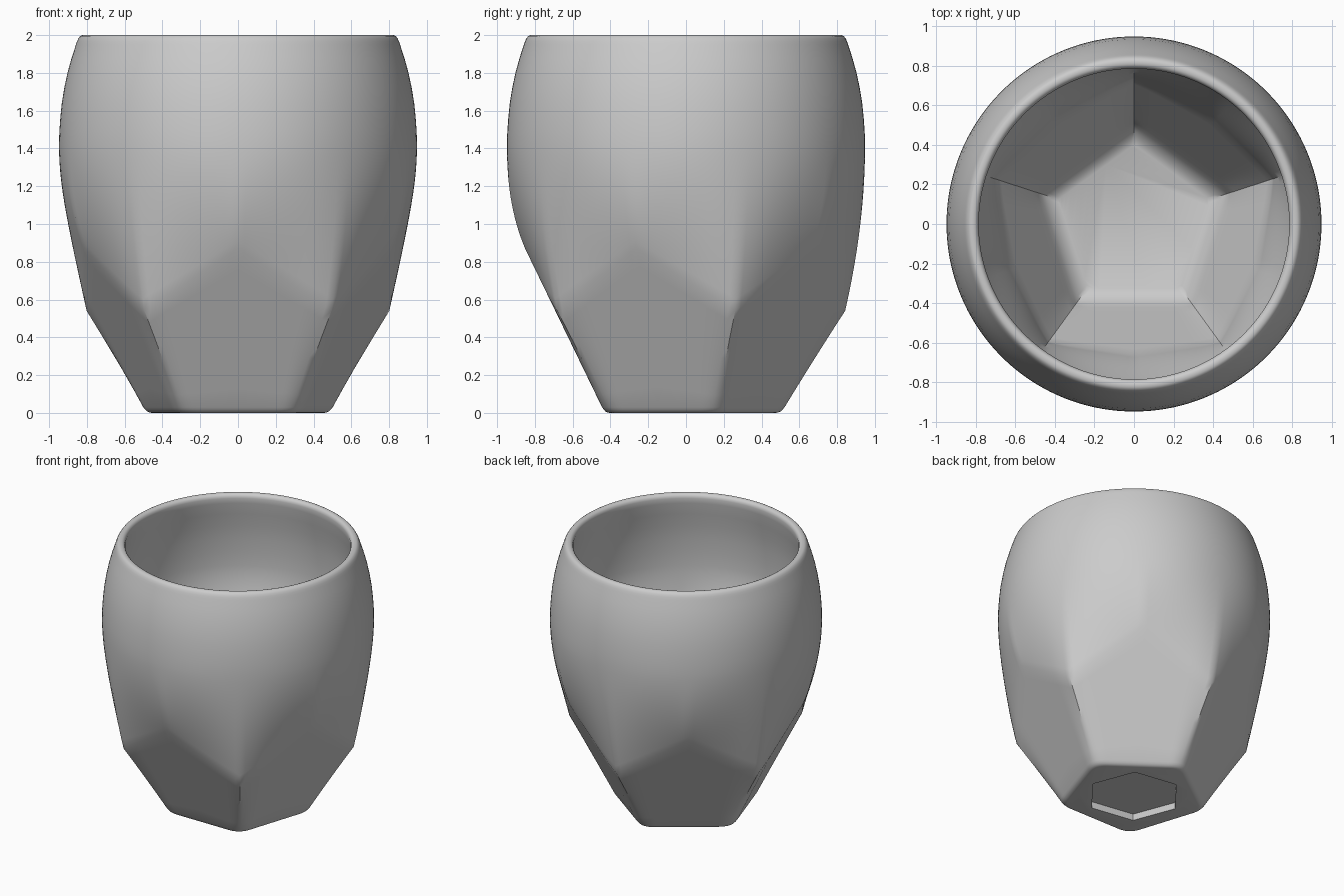
import bpy, bmesh
from math import radians, tan, sin, cos, atan2, hypot

if "Cube" in bpy.data.objects:
    bpy.data.objects.remove(bpy.data.objects["Cube"])

HALF = radians(36)
COLS = 30            # columns per pentagon side
TAN = tan(HALF)


def lerp(a, b, s):
    return a + (b - a) * s


def soften(t, amount):
    """Scale that eases a pentagon corner inwards."""
    f = max(0.0, (abs(t) - 0.7) / 0.3)
    return 1 - amount * f * f


def pent(t, d, z, amount=0.0):
    """Point on a pentagon side: (radius, angle, height)."""
    x = t * TAN * d
    return hypot(x, d) * soften(t, amount), atan2(x, d), z


def wall(t, d0, slope, z_low, z_corner, z_peak, belly, z_belly, tangents, amounts):
    """Flat lower facet up to the folded crease, then a blend to a circle."""
    zc = lerp(z_peak, z_corner, abs(t))
    d_low, d_corner = d0 + slope * z_low, d0 + slope * z_corner
    pts = []
    for i in range(9):
        s = i / 8
        z = lerp(z_low, zc, s)
        d = d0 + slope * z
        x = t * TAN * lerp(d_low, d_corner, s)
        pts.append((hypot(x, d) * soften(t, lerp(*amounts, s)), atan2(x, d), z))
    r0, a0, _ = pts[-1]
    h = z_belly - zc
    m0 = lerp(*tangents, abs(t)) * h
    for i in range(1, 15):
        u = i / 14
        r = (2*u**3 - 3*u**2 + 1) * r0 + (u**3 - 2*u**2 + u) * m0 + (3*u**2 - 2*u**3) * belly
        pts.append((r, lerp(a0, HALF * t, u), lerp(zc, z_belly, u)))
    return pts


def ring(t, profile):
    return [(r, HALF * t, z) for r, z in profile]


FOOT = [(0.405, 0.0), (0.415, 0.002), (0.427, 0.008), (0.436, 0.018)]
SHOULDER = [(0.946, 1.49), (0.941, 1.56), (0.933, 1.64), (0.920, 1.72), (0.903, 1.80),
            (0.881, 1.88), (0.858, 1.95)]
LIP = [(0.852, 1.968), (0.845, 1.983), (0.836, 1.994), (0.825, 2.0), (0.808, 2.0),
       (0.797, 1.995), (0.789, 1.985), (0.785, 1.97)]
INNER_SHOULDER = [(0.790, 1.93), (0.808, 1.84), (0.829, 1.74), (0.844, 1.63), (0.853, 1.52)]
FLOOR = [(0.403, 0.165), (0.383, 0.137), (0.356, 0.115), (0.325, 0.1)]


def column(t):
    outer = [pent(t, d, z, 0.05) for d, z in FOOT]
    outer += wall(t, 0.43, 0.485, 0.03, 0.54, 0.87, 0.948, 1.42, (0.42, 0.23), (0.05, 0.015))
    rim = ring(t, SHOULDER + LIP + INNER_SHOULDER)
    inner = wall(t, 0.327, 0.47, 0.2, 0.58, 0.71, 0.857, 1.42, (0.25, 0.12), (0.02, 0.01))
    return outer + rim + inner[::-1] + [pent(t, d, z) for d, z in FLOOR]


# Cup shell: five repeated sides, outside and inside in one closed skin
bm = bmesh.new()
grid = []
for side in range(5):
    centre = radians(-90 + 72 * side)
    for i in range(COLS):
        t = -1 + 2 * i / COLS
        grid.append([bm.verts.new((r * cos(centre + a), r * sin(centre + a), z))
                     for r, a, z in column(t)])
for k, col in enumerate(grid):
    nxt = grid[(k + 1) % len(grid)]
    for j in range(len(col) - 1):
        bm.faces.new((col[j], nxt[j], nxt[j + 1], col[j + 1]))
bm.faces.new([c[0] for c in grid])
bm.faces.new([c[-1] for c in grid])
bmesh.ops.recalc_face_normals(bm, faces=bm.faces)
mesh = bpy.data.meshes.new("cup")
bm.to_mesh(mesh)
bm.free()
cup = bpy.data.objects.new("cup", mesh)
bpy.context.collection.objects.link(cup)

# Shallow hexagonal recess under the base
bpy.ops.mesh.primitive_cylinder_add(vertices=6, radius=0.335, depth=0.1,
                                    rotation=(0, 0, radians(-39)))
cutter = bpy.context.object
cutter.name = "base_recess_cutter"
cutter.hide_render = True
cut = cup.modifiers.new("base_recess", 'BOOLEAN')
cut.operation = 'DIFFERENCE'
cut.solver = 'EXACT'
cut.object = cutter
bpy.ops.object.select_all(action='DESELECT')
cup.select_set(True)
bpy.context.view_layer.objects.active = cup
bpy.ops.object.modifier_apply(modifier=cut.name)
bpy.data.objects.remove(cutter)

bpy.ops.object.shade_smooth_by_angle(angle=radians(35))
